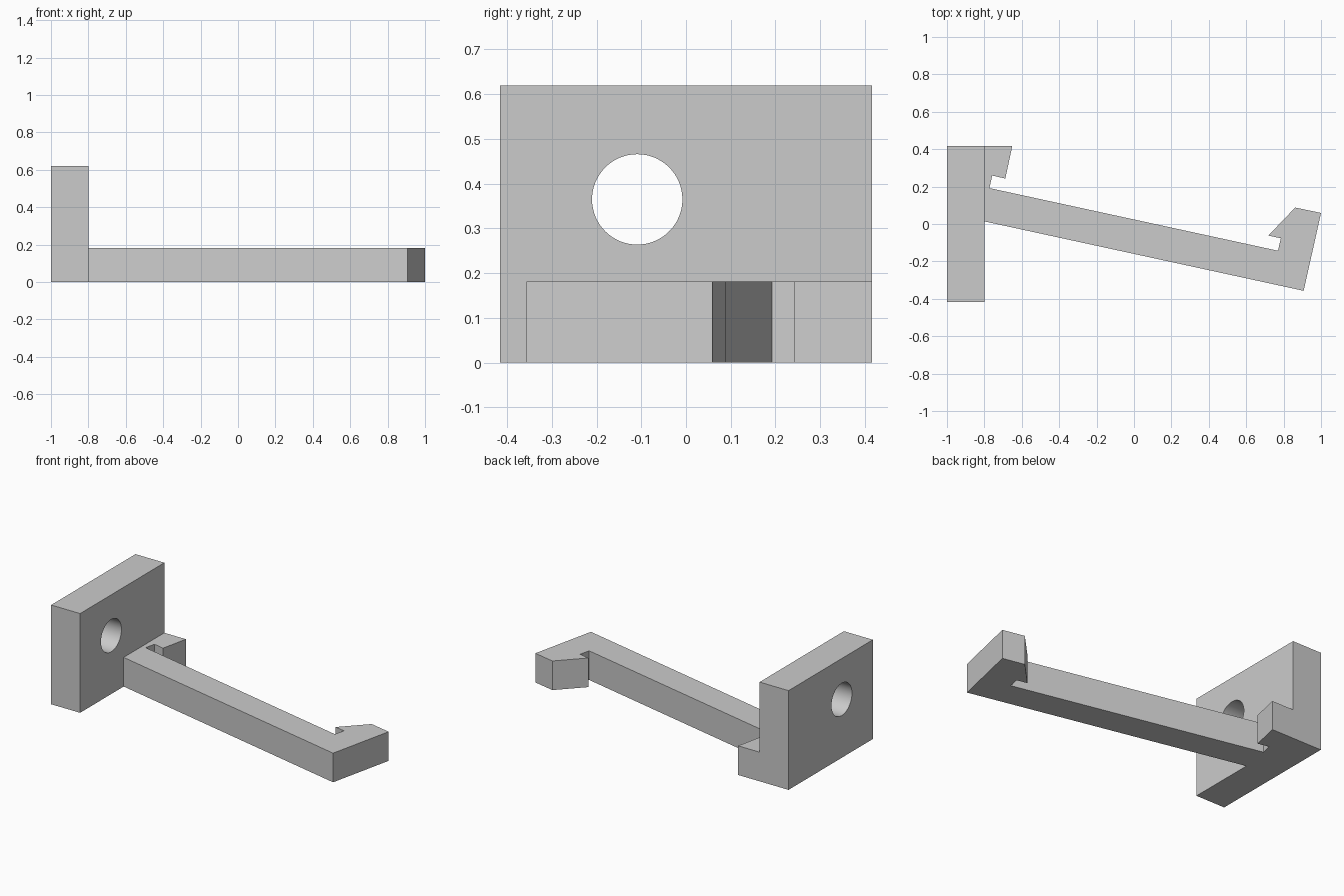
import bpy, bmesh, math

cube = bpy.data.objects.get("Cube")
if cube:
    bpy.data.objects.remove(cube, do_unlink=True)

grey = bpy.data.materials.new("plain grey")
grey.use_nodes = True
grey.diffuse_color = (0.6, 0.6, 0.6, 1)
grey.node_tree.nodes["Principled BSDF"].inputs["Base Color"].default_value = (0.6, 0.6, 0.6, 1)


def extrude_profile(name, outline, height):
    """Solid made by raising a flat outline from the ground."""
    bm = bmesh.new()
    base = bm.faces.new([bm.verts.new((x, y, 0)) for x, y in outline])
    top = bmesh.ops.extrude_face_region(bm, geom=[base])["geom"]
    verts = [v for v in top if isinstance(v, bmesh.types.BMVert)]
    bmesh.ops.translate(bm, verts=verts, vec=(0, 0, height))
    bmesh.ops.recalc_face_normals(bm, faces=bm.faces)
    mesh = bpy.data.meshes.new(name)
    bm.to_mesh(mesh)
    bm.free()
    mesh.materials.append(grey)
    obj = bpy.data.objects.new(name, mesh)
    bpy.context.collection.objects.link(obj)
    return obj


# Upright mounting plate
WALL = -0.8
HALF = 0.416
plate = extrude_profile(
    "mounting_plate", [(-1, -HALF), (WALL, -HALF), (WALL, HALF), (-1, HALF)], 0.62)

# Round screw hole through the plate
bpy.ops.mesh.primitive_cylinder_add(
    vertices=64, radius=0.101, depth=0.6,
    location=(-0.9, -0.109, 0.365), rotation=(0, math.pi / 2, 0))
cutter = bpy.context.object
cutter.name = "hole_cutter"
cutter.hide_render = True
cutter.data.materials.append(grey)
hole = plate.modifiers.new("screw hole", 'BOOLEAN')
hole.operation = 'DIFFERENCE'
hole.solver = 'EXACT'
hole.object = cutter
bpy.ops.object.select_all(action='DESELECT')
plate.select_set(True)
bpy.context.view_layer.objects.active = plate
bpy.ops.object.modifier_apply(modifier=hole.name)
bpy.data.objects.remove(cutter, do_unlink=True)
bpy.ops.object.shade_smooth_by_angle(angle=math.radians(30))

# Slanted clip arm: catch block by the plate, long bar, hook at the free end
clip_outline = [
    (WALL, 0.014), (0.907, -0.357), (1.0, 0.059), (0.862, 0.088),
    (0.718, -0.062), (0.785, -0.076), (0.77, -0.143),
    (-0.773, 0.192), (-0.758, 0.259), (-0.688, 0.243),
    (-0.651, HALF), (WALL, HALF),
]
extrude_profile("clip_arm", clip_outline, 0.182)
